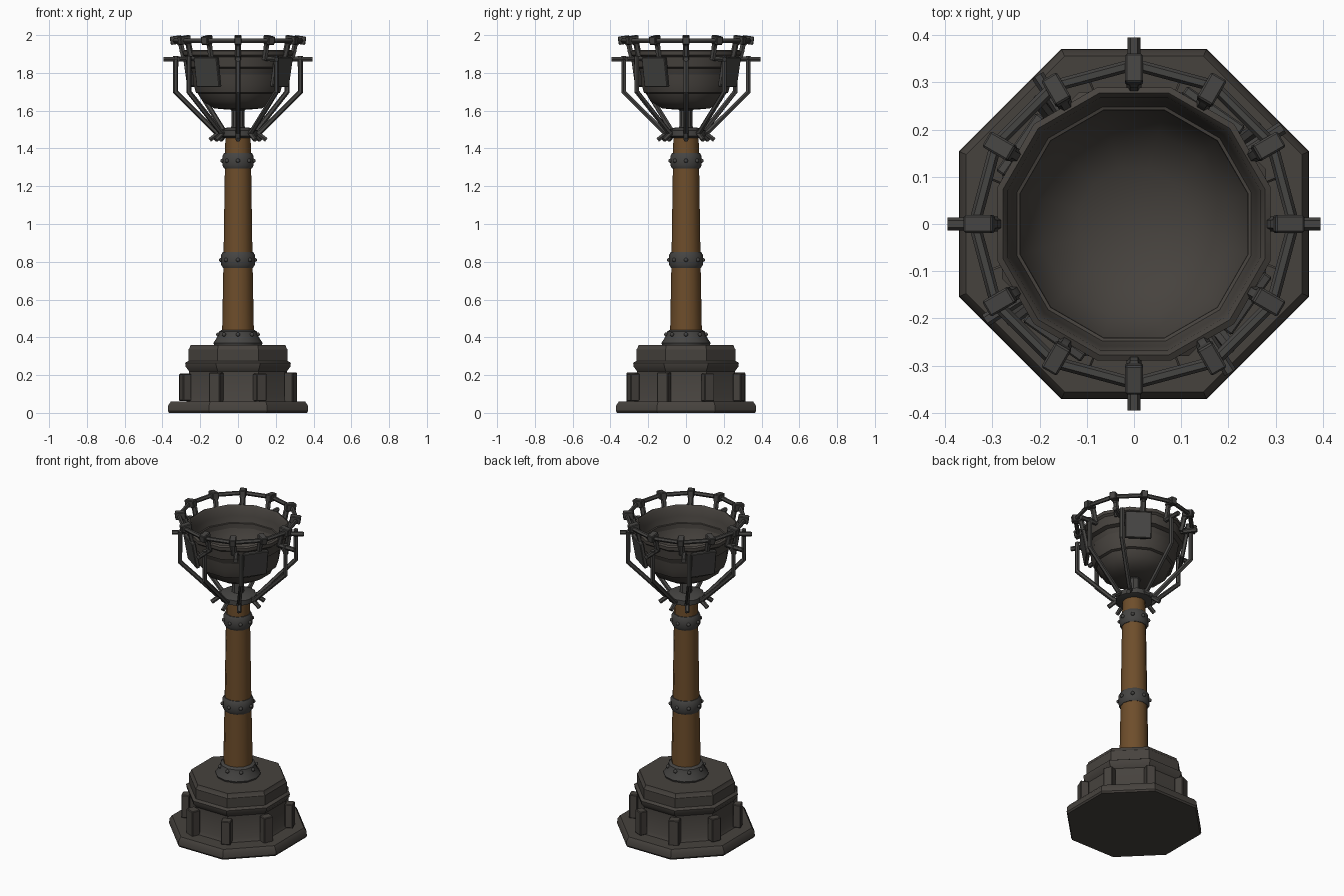
import bpy, bmesh, random
from math import sin, cos, pi, radians
from mathutils import Matrix, Vector

cube = bpy.data.objects.get("Cube")
if cube:
    bpy.data.objects.remove(cube)
random.seed(4)


def material(name, rgb):
    m = bpy.data.materials.new(name)
    m.use_nodes = True
    m.diffuse_color = (*rgb, 1)
    m.node_tree.nodes["Principled BSDF"].inputs["Base Color"].default_value = (*rgb, 1)
    return m


STONE = material("dark stone", (0.062, 0.055, 0.048))
IRON = material("dark iron", (0.06, 0.058, 0.055))
WOOD = material("brown wood", (0.155, 0.075, 0.024))


def polar(r, angle, z):
    return Vector((r * cos(angle), r * sin(angle), z))


def finish(obj, mat):
    obj.data.materials.clear()
    obj.data.materials.append(mat)
    bpy.ops.object.select_all(action='DESELECT')
    obj.select_set(True)
    bpy.context.view_layer.objects.active = obj
    if obj.type == 'CURVE':
        bpy.ops.object.convert(target='MESH')
    bpy.ops.object.shade_smooth_by_angle(angle=radians(35))
    return bpy.context.object


def from_bmesh(name, bm, mat):
    bmesh.ops.recalc_face_normals(bm, faces=bm.faces)
    mesh = bpy.data.meshes.new(name)
    bm.to_mesh(mesh)
    bm.free()
    obj = bpy.data.objects.new(name, mesh)
    bpy.context.collection.objects.link(obj)
    return finish(obj, mat)


def lathe(name, profile, sides, mat, phase=0.0):
    """Turn a (radius, height) profile around z and cap both ends."""
    bm = bmesh.new()
    rings = [[bm.verts.new(polar(r, phase + 2 * pi * i / sides, z)) for i in range(sides)]
             for r, z in profile]
    for a, b in zip(rings, rings[1:]):
        for i in range(sides):
            j = (i + 1) % sides
            bm.faces.new((a[i], a[j], b[j], b[i]))
    bm.faces.new(rings[0])
    bm.faces.new(rings[-1])
    return from_bmesh(name, bm, mat)


def tubes(name, paths, radius, mat, cyclic=False):
    """Round bars along straight-segment paths."""
    cu = bpy.data.curves.new(name, 'CURVE')
    cu.dimensions = '3D'
    cu.bevel_depth = radius
    cu.bevel_resolution = 1
    cu.use_fill_caps = True
    for path in paths:
        sp = cu.splines.new('POLY')
        sp.points.add(len(path) - 1)
        for p, co in zip(sp.points, path):
            p.co = (*co, 1)
        sp.use_cyclic_u = cyclic
    obj = bpy.data.objects.new(name, cu)
    bpy.context.collection.objects.link(obj)
    return finish(obj, mat)


def blocks(name, angles, r, z, size, mat, tilt=0.0, jitter=0.0):
    """Boxes (depth, width, height) set around the axis."""
    bm = bmesh.new()
    for a in angles:
        turn = Matrix.Rotation(a, 4, 'Z') @ Matrix.Rotation(tilt, 4, 'Y')
        grow = [s * (1 + random.uniform(-jitter, jitter)) for s in size]
        bmesh.ops.create_cube(bm, size=1, matrix=Matrix.Translation(polar(r, a, z)) @ turn
                              @ Matrix.Diagonal((*grow, 1)))
    bmesh.ops.bevel(bm, geom=bm.edges[:], offset=0.004, segments=1, affect='EDGES')
    return from_bmesh(name, bm, mat)


def rivets(name, r, z, count, size=0.011):
    bm = bmesh.new()
    for i in range(count):
        bmesh.ops.create_icosphere(bm, subdivisions=2, radius=size, matrix=Matrix.Translation(
            polar(r, 2 * pi * i / count, z)))
    return from_bmesh(name, bm, IRON)


def spread(count, phase=0.0):
    return [phase + 2 * pi * i / count for i in range(count)]


# Octagonal base
EIGHTH = pi / 8
lathe("plinth", [(0.395, 0), (0.402, 0.01), (0.4, 0.04), (0.385, 0.06)], 8, STONE, EIGHTH)
lathe("base_block", [(0.3, 0.055), (0.285, 0.08), (0.28, 0.22), (0.3, 0.245), (0.303, 0.265),
                     (0.285, 0.275), (0.285, 0.335), (0.277, 0.345), (0.272, 0.36)],
      8, STONE, EIGHTH)
blocks("base_posts", spread(8, EIGHTH), 0.302, 0.135, (0.05, 0.06, 0.15), STONE, jitter=0.08)

# Pole with its collar and bands
lathe("pole_collar", [(0.125, 0.355), (0.13, 0.37), (0.105, 0.41), (0.1, 0.43), (0.085, 0.44)],
      12, IRON)
rivets("collar_rivets", 0.105, 0.415, 8)
lathe("pole", [(0.084, 0.43), (0.077, 0.8), (0.071, 1.2), (0.067, 1.46)], 12, WOOD)
for name, z, r in (("lower_band", 0.81, 0.09), ("upper_band", 1.335, 0.083)):
    lathe(name, [(r - 0.01, z - 0.042), (r, z - 0.025), (r, z + 0.025), (r - 0.01, z + 0.042)],
          12, IRON)
    rivets(name + "_rivets", r, z, 8)

# Neck between pole and bowl
lathe("neck_clamp", [(0.07, 1.455), (0.105, 1.465), (0.105, 1.495), (0.06, 1.51)], 12, IRON)
lathe("neck", [(0.04, 1.49), (0.035, 1.52), (0.035, 1.6), (0.06, 1.63)], 8, IRON)

# Bowl: stepped outside, rolled rim, smooth hollow inside
lathe("bowl", [(0.05, 1.605), (0.13, 1.612), (0.195, 1.65), (0.215, 1.69), (0.23, 1.695),
               (0.245, 1.74), (0.25, 1.82), (0.282, 1.83), (0.288, 1.885), (0.3, 1.895),
               (0.3, 1.915), (0.287, 1.922), (0.277, 1.91), (0.268, 1.86), (0.245, 1.78),
               (0.2, 1.7), (0.12, 1.65), (0.03, 1.635)], 12, STONE, pi / 12)
blocks("bowl_plates", spread(4, radians(55)), 0.281, 1.805, (0.022, 0.15, 0.16), IRON,
       tilt=radians(10))

# Cage of eight bent arms with bolts
arm_angles = spread(4) + spread(4, radians(38))
arm = [(0.33, 1.89), (0.33, 1.7), (0.12, 1.49), (0.085, 1.475)]
tubes("cage_arms", [[polar(r, a, z) for r, z in arm] for a in arm_angles], 0.014, IRON)
tubes("long_bolts", [[polar(0.28, a, 1.875), polar(0.395, a, 1.872)] for a in spread(4)],
      0.014, IRON)
tubes("short_bolts", [[polar(0.28, a, 1.875), polar(0.375, a, 1.872)]
                      for a in spread(4, radians(33))], 0.014, IRON)
tubes("clamp_bolts", [[polar(0.09, a, 1.49), polar(0.15, a, 1.445)] for a in arm_angles],
      0.013, IRON)

# Upper rail carried by twelve hooked brackets
tubes("rail", [[polar(0.338, a, 1.97) for a in spread(12)]], 0.013, IRON, cyclic=True)
blocks("rail_clamps", spread(12), 0.328, 1.974, (0.062, 0.038, 0.044), IRON, tilt=radians(8))
hook = [(0.325, 1.972), (0.302, 1.95), (0.295, 1.915), (0.282, 1.87)]
tubes("rail_brackets", [[polar(r, a, z) for r, z in hook] for a in spread(12)], 0.016, IRON)
